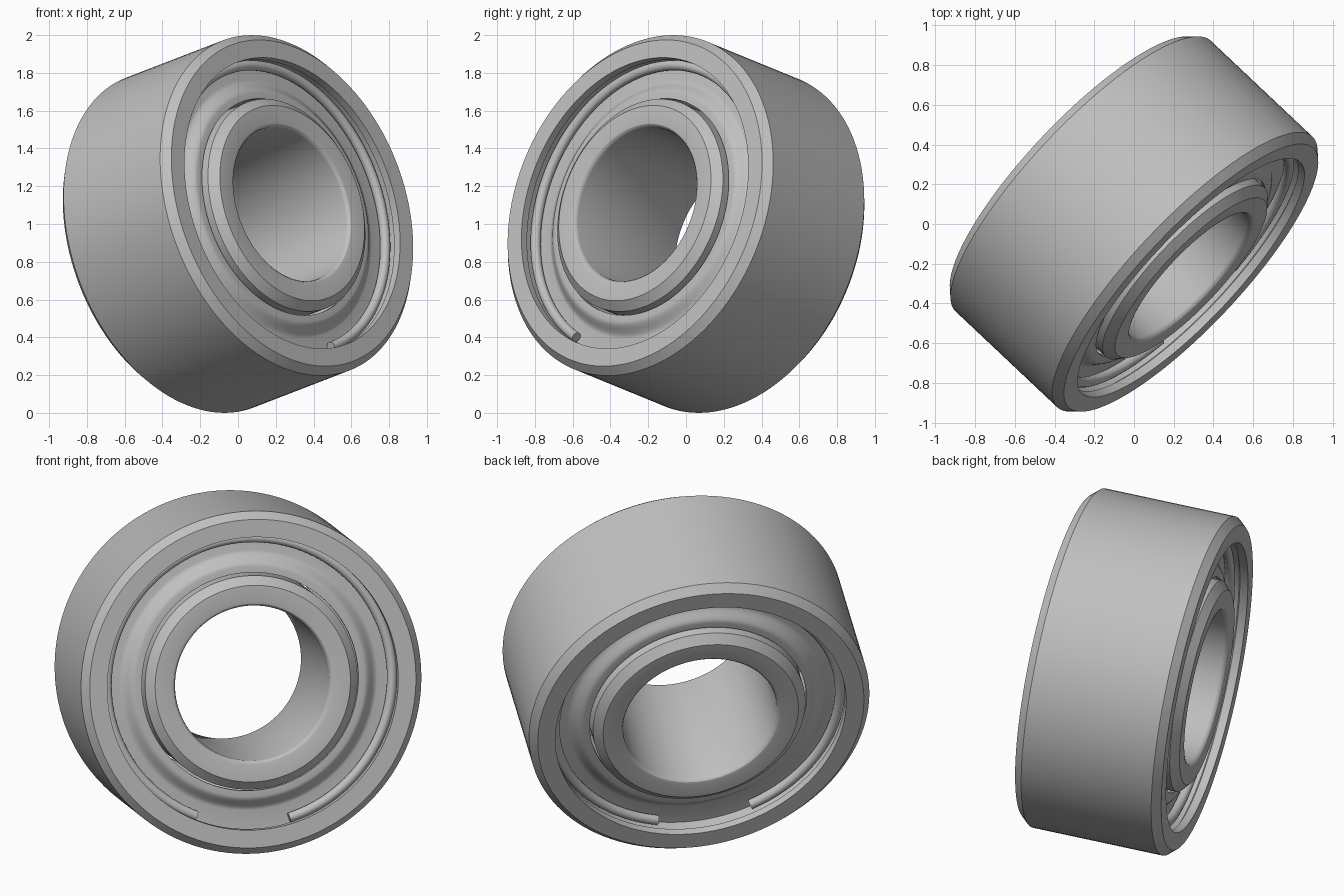
import bpy, bmesh
from math import sin, cos, pi, radians
from mathutils import Matrix, Vector

cube = bpy.data.objects.get("Cube")
if cube:
    bpy.data.objects.remove(cube, do_unlink=True)

steel = bpy.data.materials.new("grey steel")
steel.use_nodes = True
GREY = (0.53, 0.53, 0.53, 1)
steel.diffuse_color = GREY
steel.node_tree.nodes["Principled BSDF"].inputs["Base Color"].default_value = GREY

# Tilted frame: local z is the bearing axis, local x points down the face
axis = Vector((0.70, -0.66, 0.27)).normalized()
down = (axis * axis.z - Vector((0, 0, 1))).normalized()
side = axis.cross(down)
FRAME = Matrix.Translation((0, 0, 1)) @ Matrix((down, side, axis)).transposed().to_4x4()


def lathe(name, profile, start=0, end=360, steps=128):
    """Sweep a closed (radius, height) profile about the axis, capping partial sweeps."""
    bm = bmesh.new()
    full = end - start == 360
    loops = []
    for i in range(steps if full else steps + 1):
        a = radians(start + (end - start) * i / steps)
        loops.append([bm.verts.new((r * cos(a), r * sin(a), h)) for r, h in profile])
    n = len(profile)
    for i in range(steps):
        p, q = loops[i], loops[(i + 1) % len(loops)]
        for j in range(n):
            k = (j + 1) % n
            bm.faces.new((p[j], q[j], q[k], p[k]))
    if not full:
        bm.faces.new(loops[0])
        bm.faces.new(loops[-1])
    bmesh.ops.recalc_face_normals(bm, faces=bm.faces)
    mesh = bpy.data.meshes.new(name)
    bm.to_mesh(mesh)
    bm.free()
    mesh.materials.append(steel)
    obj = bpy.data.objects.new(name, mesh)
    bpy.context.collection.objects.link(obj)
    obj.matrix_world = FRAME
    bpy.ops.object.select_all(action='DESELECT')
    obj.select_set(True)
    bpy.context.view_layer.objects.active = obj
    bpy.ops.object.shade_smooth_by_angle(angle=radians(30))
    return obj


def mirrored(half):
    """Complete a half profile with its reflection across the mid plane."""
    return half + [(r, -h) for r, h in reversed(half)]


# Outer race: chamfered rim, flat face, retaining groove and shield seat
lathe("outer_race", mirrored([
    (0.936, 0.365), (0.897, 0.41), (0.80, 0.41), (0.80, 0.365),
    (0.82, 0.355), (0.82, 0.27), (0.76, 0.27)]))

# Inner race: chamfered shoulder and rounded bore edge
bore_edge = [(0.448 - 0.025 * sin(a), 0.385 + 0.025 * cos(a))
             for a in (0, pi / 6, pi / 3, pi / 2)]
lathe("inner_race", mirrored([(0.584, 0.368), (0.537, 0.41)] + bore_edge))

# Pressed shields: low outer flat easing up to a raised inner lip
LOW, HIGH, THICK = 0.285, 0.335, 0.02
slope = [(0.71 - 0.08 * t, LOW + (HIGH - LOW) * (3 * t * t - 2 * t ** 3))
         for t in (i / 8 for i in range(9))]
top = [(0.82, LOW)] + slope + [(0.596, HIGH)]
shield = top + [(r, h - THICK) for r, h in reversed(top)]

# Split wire clips holding the shields, open at the bottom
wire = [(0.784 + 0.027 * cos(a), 0.314 + 0.027 * sin(a))
        for a in (2 * pi * i / 16 for i in range(16))]

for end, sign in (("front", 1), ("back", -1)):
    lathe(end + "_shield", [(r, h * sign) for r, h in shield])
    lathe(end + "_retaining_clip", [(r, h * sign) for r, h in wire], 13, 335)
